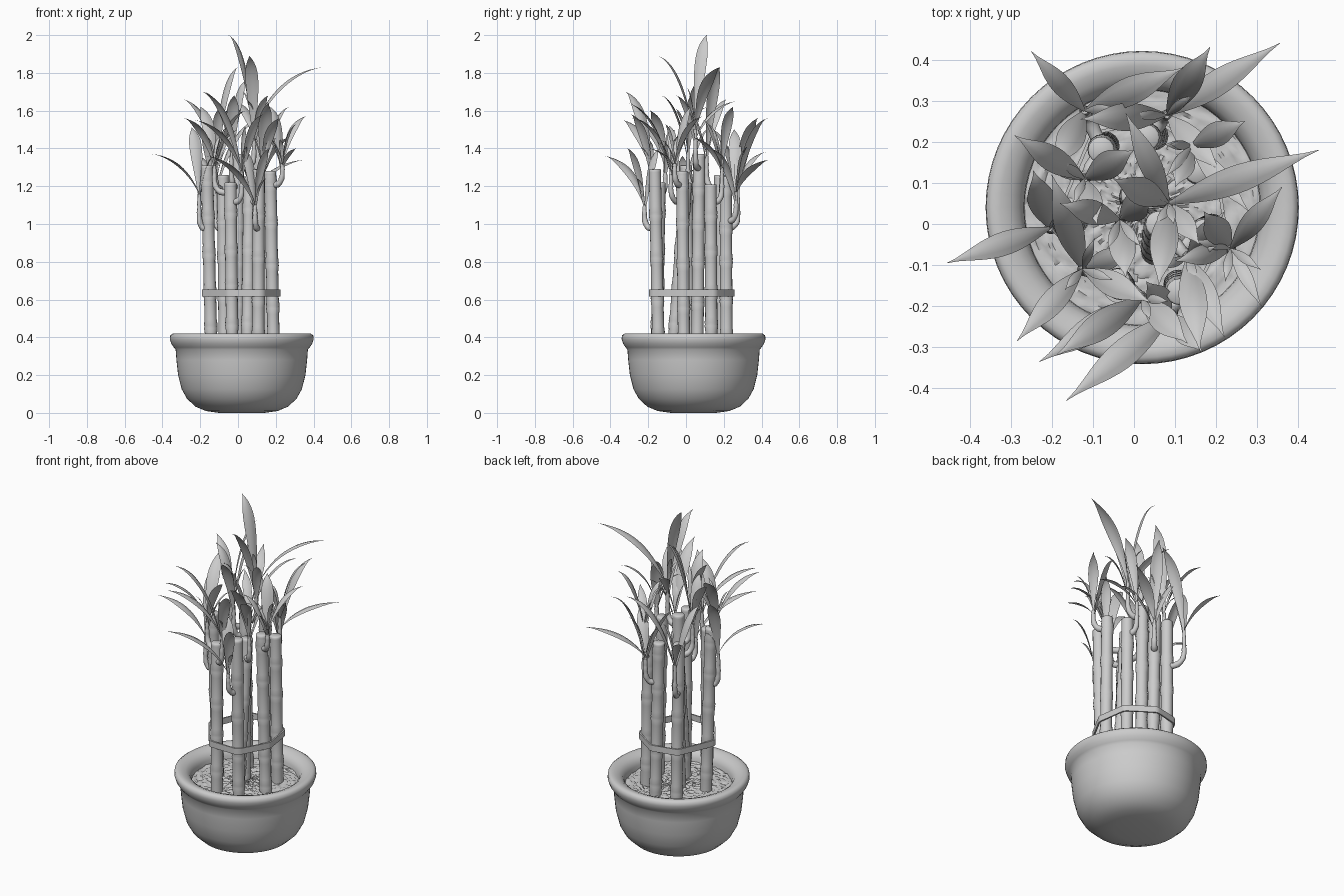
import bpy, bmesh, math, random
from mathutils import Vector

random.seed(4)
cube = bpy.data.objects.get("Cube")
if cube:
    bpy.data.objects.remove(cube)

grey = bpy.data.materials.new("plain grey")
grey.use_nodes = True
colour = (0.6, 0.6, 0.6, 1)
grey.diffuse_color = colour
grey.node_tree.nodes["Principled BSDF"].inputs["Base Color"].default_value = colour

CENTRE = Vector((0.02, 0.04, 0))


def finish(name, bm, angle=50):
    bmesh.ops.recalc_face_normals(bm, faces=bm.faces)
    mesh = bpy.data.meshes.new(name)
    bm.to_mesh(mesh)
    bm.free()
    mesh.materials.append(grey)
    obj = bpy.data.objects.new(name, mesh)
    bpy.context.collection.objects.link(obj)
    bpy.ops.object.select_all(action='DESELECT')
    obj.select_set(True)
    bpy.context.view_layer.objects.active = obj
    bpy.ops.object.shade_smooth_by_angle(angle=math.radians(angle))


def bridge(bm, rings, closed=True):
    """Join neighbouring rows of vertices with quads."""
    for a, b in zip(rings, rings[1:]):
        n = len(a)
        for i in range(n if closed else n - 1):
            j = (i + 1) % n
            bm.faces.new((a[i], a[j], b[j], b[i]))


def lathe(bm, profile, centre, steps):
    rings = []
    for r, z in profile:
        turn = [math.tau * i / steps for i in range(steps)]
        rings.append([bm.verts.new(centre + Vector((r * math.cos(t), r * math.sin(t), z)))
                      for t in turn])
    bridge(bm, rings)
    return rings


def tube(bm, points, radii, steps=12):
    """Sweep a circle along a path and cap both ends."""
    rings = []
    for i, p in enumerate(points):
        along = (points[min(i + 1, len(points) - 1)] - points[max(i - 1, 0)]).normalized()
        # carry the ring orientation steadily round the bend
        last = rings[-1][0].co - points[i - 1] if rings else along.orthogonal()
        u = (last - along * last.dot(along)).normalized()
        v = along.cross(u)
        rings.append([bm.verts.new(p + radii[i] * (u * math.cos(t) + v * math.sin(t)))
                      for t in (math.tau * k / steps for k in range(steps))])
    bridge(bm, rings)
    bm.faces.new(rings[0])
    bm.faces.new(rings[-1])


def bezier(a, b, c, n):
    return [a * (1 - t) ** 2 + b * 2 * t * (1 - t) + c * t * t
            for t in (i / n for i in range(n + 1))]


# pot: outer bowl, rolled rim, inner wall
bm = bmesh.new()
rings = lathe(bm, [(0.12, 0.004), (0.19, 0.01), (0.245, 0.033), (0.29, 0.075), (0.318, 0.125),
                   (0.337, 0.2), (0.346, 0.28), (0.35, 0.335), (0.36, 0.347), (0.373, 0.366),
                   (0.381, 0.39), (0.379, 0.41), (0.365, 0.42), (0.345, 0.419), (0.32, 0.41),
                   (0.3, 0.395), (0.288, 0.37), (0.285, 0.33)], CENTRE, 64)
bm.faces.new(rings[0])
for v in rings[0]:
    v.co.z = 0
finish("pot", bm)

# gravel: lumpy disc inside the pot
bm = bmesh.new()
rows = lathe(bm, [(0.29 * i / 32, 0.348) for i in range(32, 0, -1)], CENTRE, 96)
bm.faces.new(rows[-1])
for row in rows:
    for v in row:
        v.co.z += random.uniform(-1, 1) * 0.006
finish("gravel", bm)

# canes: base, top and height, with swollen joints
CANES = {
    "left": (-0.14, 0.015, -0.165, 0.0, 1.31),
    "back_left": (-0.07, 0.19, -0.08, 0.18, 1.26),
    "back": (0.05, 0.215, 0.03, 0.21, 1.25),
    "back_right": (0.165, 0.135, 0.155, 0.13, 1.21),
    "right": (0.19, -0.01, 0.17, -0.02, 1.28),
    "front_right": (0.107, -0.145, 0.11, -0.165, 1.29),
    "front": (-0.03, -0.155, -0.04, -0.14, 1.22),
    "middle": (0.0, 0.06, 0.0, 0.07, 1.37),
    "inner": (0.05, -0.07, 0.06, 0.0, 1.22),
}


def cane_point(name, z):
    x, y, tx, ty, top = CANES[name]
    t = (z - 0.3) / (top - 0.3)
    return Vector((x + (tx - x) * t, y + (ty - y) * t, z))


for name, data in CANES.items():
    top = data[-1]
    path, radii = [cane_point(name, 0.3)], [0.034]
    z = 0.38 + random.uniform(0, 0.1)
    while z < top - 0.06:
        for dz, r in ((-0.04, 0.032), (-0.008, 0.036), (0, 0.034), (0.008, 0.036), (0.04, 0.032)):
            path.append(cane_point(name, z + dz))
            radii.append(r)
        z += random.uniform(0.17, 0.23)
    for z, r in ((top - 0.015, 0.032), (top - 0.004, 0.032), (top, 0.028)):
        path.append(cane_point(name, z))
        radii.append(r)
    bm = bmesh.new()
    tube(bm, path, radii, 16)
    finish("cane_" + name, bm)

# tie band: flat strap hugging the outer canes
bm = bmesh.new()
rows = [[] for _ in range(5)]
for i in range(72):
    d = Vector((math.cos(math.tau * i / 72), math.sin(math.tau * i / 72), 0))
    p = max((cane_point(n, 0.635) for n in CANES), key=lambda c: c.dot(d)) + d * 0.035
    for row, (off, z) in zip(rows, ((0, -1), (0.008, -1), (0.008, 1), (0, 1), (0, -1))):
        row.append(bm.verts.new(p + d * off + Vector((0, 0, z * 0.018))))
bridge(bm, rows)
bmesh.ops.remove_doubles(bm, verts=bm.verts, dist=0.0001)
finish("tie_band", bm, angle=40)


def leaf(bm, root, tip, width):
    """Arching blade with a narrow foot and a shallow centre fold."""
    flat = Vector((tip.x - root.x, tip.y - root.y, 0))
    bend = root + flat * 0.3
    bend.z = root.z + (tip.z - root.z) * 0.92
    side = Vector((-flat.y, flat.x, 0)).normalized()
    spine = bezier(root, bend, tip, 14)
    rows = []
    for i, p in enumerate(spine):
        t = i / 14
        w = width * (0.12 + 0.88 * math.sin(math.pi * t ** 1.1) ** 1.1) * (1 - t ** 8) + 0.0005
        along = (spine[min(i + 1, 14)] - spine[max(i - 1, 0)]).normalized()
        up = along.cross(side) * -0.25 * w
        rows.append([bm.verts.new(p + side * w * s + up * abs(s)) for s in (-1, -0.5, 0, 0.5, 1)])
    bridge(bm, rows, closed=False)


def shoot(name, cane, z, head, *tips, small=3):
    """Hooked stem from a cane with a tuft of leaves at its head."""
    head = Vector(head)
    start = cane_point(cane, z)
    out = Vector((head.x - start.x, head.y - start.y, 0))
    elbow = start + out.normalized() * max(out.length, 0.05)
    path = bezier(start, elbow + Vector((0, 0, -0.02)), elbow + Vector((0, 0, 0.07)), 8)
    path += bezier(path[-1], elbow + Vector((0, 0, 0.1)), head, 6)[1:]
    bm = bmesh.new()
    tube(bm, path, [0.018 - 0.0007 * i + 0.002 * (i % 3 == 0) for i in range(len(path))], 10)
    finish(name + "_stem", bm)
    bm = bmesh.new()
    for i, tip in enumerate(tips):
        foot = head - Vector((0, 0, 0.025 * i))
        leaf(bm, foot, Vector(tip), min(0.034, 0.085 * (Vector(tip) - foot).length))
    for _ in range(small):
        a, reach = random.uniform(0, math.tau), random.uniform(0.05, 0.1)
        rise = Vector((reach * math.cos(a), reach * math.sin(a), random.uniform(0.12, 0.24)))
        leaf(bm, head, head + rise, 0.011)
    finish(name + "_leaves", bm, angle=80)


# leafy shoots: cane, hook height, head and leaf tips
shoot("left_shoot", "left", 0.98, (-0.205, -0.01, 1.16),
      (-0.455, -0.095, 1.37), (-0.245, 0.13, 1.51), (-0.13, -0.02, 1.36), small=1)
shoot("back_left_shoot", "back_left", 0.98, (-0.12, 0.275, 1.18),
      (-0.25, 0.42, 1.38), (0.12, 0.38, 1.56), (-0.19, 0.14, 1.5), small=1)
shoot("back_shoot", "back", 1.02, (0.08, 0.265, 1.17),
      (0.355, 0.44, 1.34), (0.185, 0.43, 1.56), (-0.13, 0.255, 1.5), (0.21, 0.13, 1.4))
shoot("back_right_shoot", "back_right", 1.12, (0.14, 0.19, 1.3),
      (0.27, 0.25, 1.62), (0.28, 0.03, 1.46), (0.1, 0.09, 1.55))
shoot("right_shoot", "right", 1.21, (0.235, -0.06, 1.32),
      (0.36, 0.09, 1.57), (0.31, -0.2, 1.4), (0.1, -0.09, 1.52), (0.17, 0.03, 1.62))
shoot("front_right_shoot", "front_right", 0.98, (0.09, -0.22, 1.1),
      (-0.165, -0.43, 1.36), (0.165, -0.31, 1.4), (0.03, -0.14, 1.4), small=1)
shoot("front_shoot", "front", 1.12, (0.02, -0.18, 1.28),
      (-0.23, -0.335, 1.55), (-0.19, -0.32, 1.7), (0.13, -0.29, 1.58))
shoot("front_left_shoot", "front", 1.17, (-0.125, -0.11, 1.31),
      (-0.285, -0.285, 1.56), (0.04, -0.19, 1.6), (-0.2, 0.12, 1.62), (0, -0.06, 1.5))
shoot("middle_left_shoot", "back_left", 1.19, (-0.12, 0.11, 1.36),
      (-0.29, 0.215, 1.66), (0, 0.18, 1.83), (-0.09, 0.0, 1.62))
shoot("middle_shoot", "middle", 1.2, (-0.035, 0.01, 1.38),
      (-0.18, 0.05, 1.7), (0.04, 0.07, 1.76), (-0.02, -0.13, 1.68))
shoot("tall_shoot", "middle", 1.3, (0.085, 0.05, 1.5),
      (0.45, 0.18, 1.83), (-0.05, 0.11, 2.0), (-0.02, 0.27, 1.65), (0.06, -0.15, 1.89),
      (0.16, -0.05, 1.68))
shoot("inner_shoot", "inner", 1.12, (0.13, -0.08, 1.28),
      (0.22, -0.275, 1.56), (0.16, -0.31, 1.64), (0.22, 0.03, 1.5))
